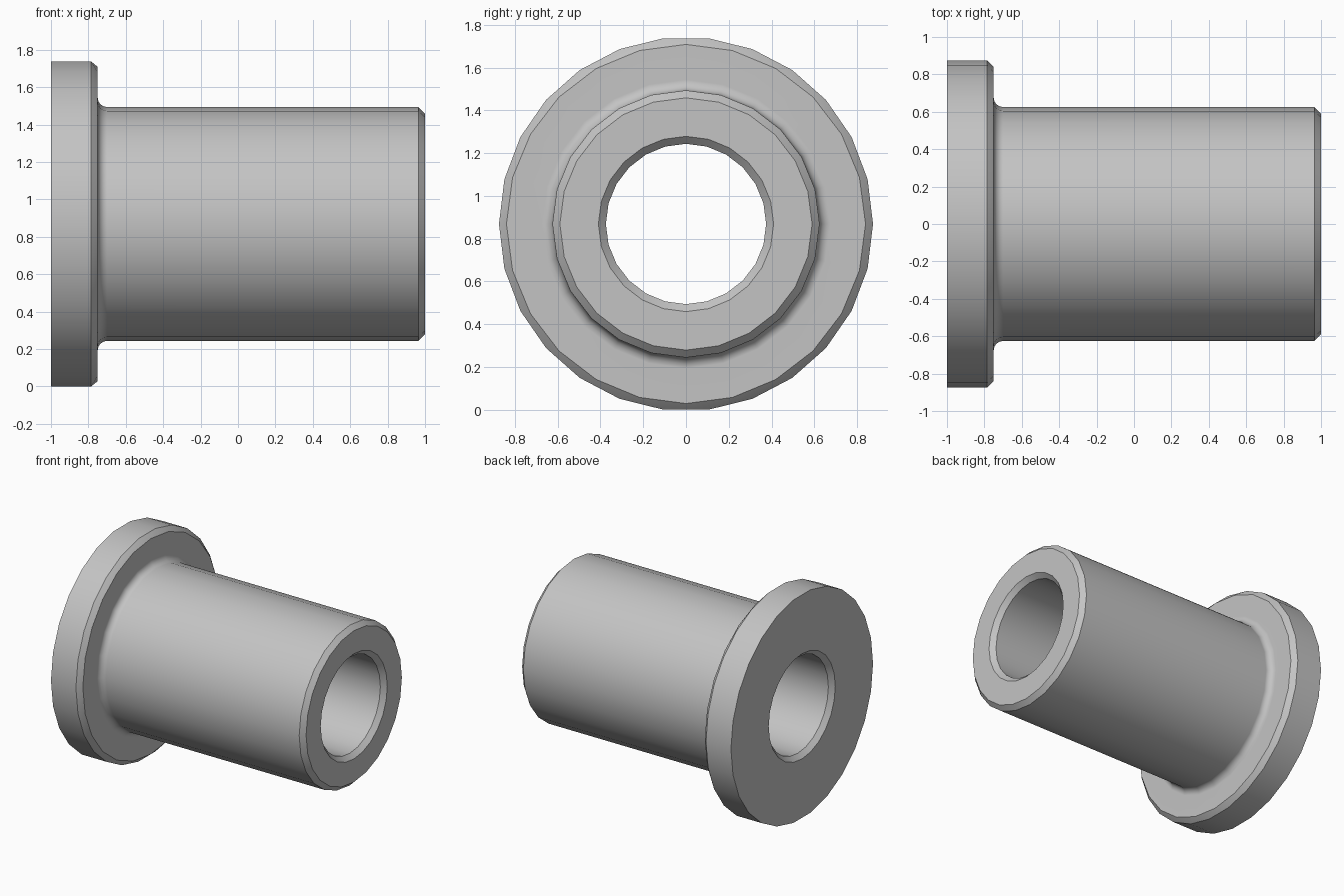
import bpy, bmesh
from math import sin, cos, pi, radians

cube = bpy.data.objects.get("Cube")
if cube:
    bpy.data.objects.remove(cube, do_unlink=True)

SIDES = 24           # facets of body, bore and chamfers
RIM_SIDES = 26       # facets of the flange rim
RIM_R, FACE_R, BODY_R, BORE_R = 0.875, 0.84, 0.625, 0.375
CHAMFER, FILLET, FILLET_STEPS = 0.035, 0.05, 4
FLANGE_X = -0.75
AXIS_Z = RIM_R * cos(pi / RIM_SIDES)

# Plain grey metal
metal = bpy.data.materials.new("grey_metal")
metal.use_nodes = True
grey = (0.55, 0.55, 0.55, 1)
metal.diffuse_color = grey
bsdf = next(n for n in metal.node_tree.nodes if n.type == 'BSDF_PRINCIPLED')
bsdf.inputs["Base Color"].default_value = grey

bm = bmesh.new()


def ring(x, r, n=SIDES):
    """Circle of vertices around the x axis."""
    return [bm.verts.new((x, r * cos(2 * pi * k / n), AXIS_Z + r * sin(2 * pi * k / n)))
            for k in range(n)]


def skin(a, b):
    """Join two rings, with triangles where their counts differ."""
    na, nb = len(a), len(b)
    if na == nb:
        for k in range(na):
            m = (k + 1) % na
            bm.faces.new((a[k], a[m], b[m], b[k]))
        return
    i = j = 0
    while i < na or j < nb:
        if j == nb or (i < na and (i + 1) * nb <= (j + 1) * na):
            bm.faces.new((a[i], a[(i + 1) % na], b[j % nb]))
            i += 1
        else:
            bm.faces.new((a[i % na], b[(j + 1) % nb], b[j]))
            j += 1


# Flange: rim and front chamfer
rings = [ring(-1, RIM_R, RIM_SIDES),
         ring(FLANGE_X - CHAMFER, RIM_R, RIM_SIDES),
         ring(FLANGE_X, FACE_R)]

# Fillet between flange and body
for s in range(FILLET_STEPS + 1):
    t = pi / 2 * s / FILLET_STEPS
    rings.append(ring(FLANGE_X + FILLET * (1 - cos(t)), BODY_R + FILLET * (1 - sin(t))))

# Body end chamfer, then the bore with a chamfer at each end
for x, r in ((1 - CHAMFER, BODY_R), (1, BODY_R - CHAMFER),
             (1, BORE_R + CHAMFER), (1 - CHAMFER, BORE_R),
             (CHAMFER - 1, BORE_R), (-1, BORE_R + CHAMFER)):
    rings.append(ring(x, r))

for a, b in zip(rings, rings[1:] + rings[:1]):
    skin(a, b)
bmesh.ops.recalc_face_normals(bm, faces=bm.faces[:])

mesh = bpy.data.meshes.new("flanged_bushing")
bm.to_mesh(mesh)
bm.free()
mesh.materials.append(metal)
bushing = bpy.data.objects.new("flanged_bushing", mesh)
bpy.context.scene.collection.objects.link(bushing)

# Smooth walls with crisp chamfer edges
mesh.shade_smooth()
mesh.set_sharp_from_angle(angle=radians(30))
weighted = bushing.modifiers.new("weighted_normals", 'WEIGHTED_NORMAL')
weighted.keep_sharp = True
